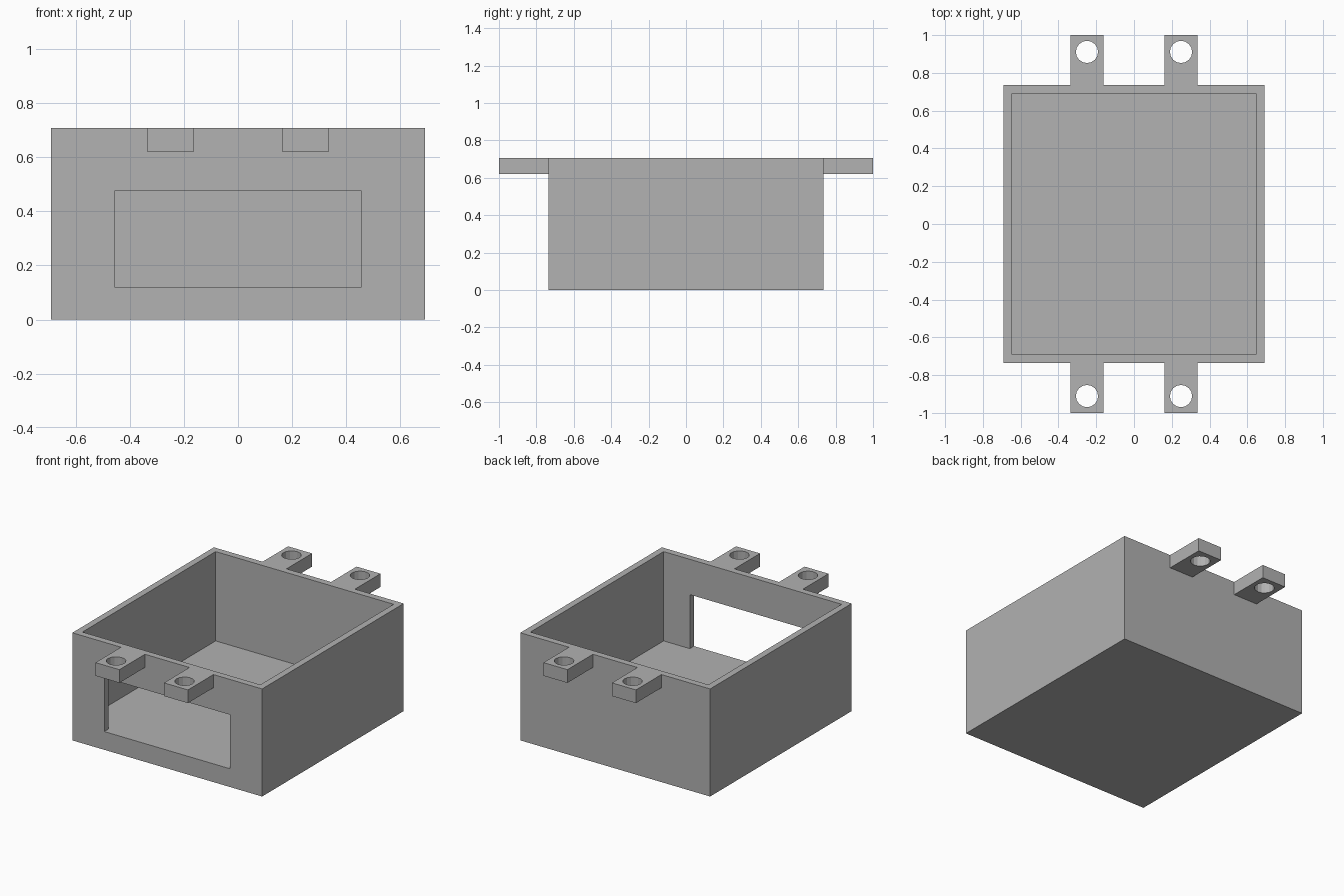
import bpy

cube = bpy.data.objects.get("Cube")
if cube:
    bpy.data.objects.remove(cube, do_unlink=True)

# Single matte grey
grey = bpy.data.materials.new("grey plastic")
grey.use_nodes = True
colour = (0.445, 0.445, 0.445, 1)
grey.diffuse_color = colour
grey.node_tree.nodes["Principled BSDF"].inputs["Base Color"].default_value = colour

HALF_X, HALF_Y, TOP = 0.69, 0.735, 0.707
WALL, FLOOR = 0.043, 0.12
TAB_X, TAB_HALF, TAB_BOTTOM = 0.249, 0.087, 0.62
HOLE_Y, HOLE_R = 0.911, 0.059


def box(name, low, high):
    """Box between two opposite corners."""
    bpy.ops.mesh.primitive_cube_add(size=1)
    ob = bpy.context.object
    ob.name = name
    for v in ob.data.vertices:
        v.co = [h if c > 0 else l for c, l, h in zip(v.co, low, high)]
    ob.data.materials.append(grey)
    return ob


def combine(target, other, operation):
    """Apply an exact boolean and discard the helper."""
    mod = target.modifiers.new(operation.lower(), "BOOLEAN")
    mod.operation, mod.solver, mod.object = operation, "EXACT", other
    bpy.ops.object.select_all(action="DESELECT")
    bpy.context.view_layer.objects.active = target
    target.select_set(True)
    bpy.ops.object.modifier_apply(modifier=mod.name)
    bpy.data.objects.remove(other, do_unlink=True)


# Open tray with a thick floor
body = box("open_box", (-HALF_X, -HALF_Y, 0), (HALF_X, HALF_Y, TOP))

# Four mounting tabs flush with the rim
for sx in (-1, 1):
    for sy in (-1, 1):
        x = sx * TAB_X
        ys = sorted((sy * (HALF_Y - WALL / 2), sy))
        tab = box("mounting_tab", (x - TAB_HALF, ys[0], TAB_BOTTOM),
                  (x + TAB_HALF, ys[1], TOP))
        combine(body, tab, "UNION")
        bpy.ops.mesh.primitive_cylinder_add(
            vertices=16, radius=HOLE_R, depth=0.4, location=(x, sy * HOLE_Y, TOP))
        combine(body, bpy.context.object, "DIFFERENCE")

# Inside cavity
cavity = box("cavity_cutter", (WALL - HALF_X, WALL - HALF_Y, FLOOR),
             (HALF_X - WALL, HALF_Y - WALL, TOP + 0.2))
combine(body, cavity, "DIFFERENCE")

# Front window, its sill level with the inside floor
window = box("window_cutter", (-0.457, -HALF_Y - 0.1, FLOOR),
             (0.457, WALL / 2 - HALF_Y + WALL, 0.475))
combine(body, window, "DIFFERENCE")

# Keep one material slot
body.data.materials.clear()
body.data.materials.append(grey)
for face in body.data.polygons:
    face.material_index = 0
    face.use_smooth = False
